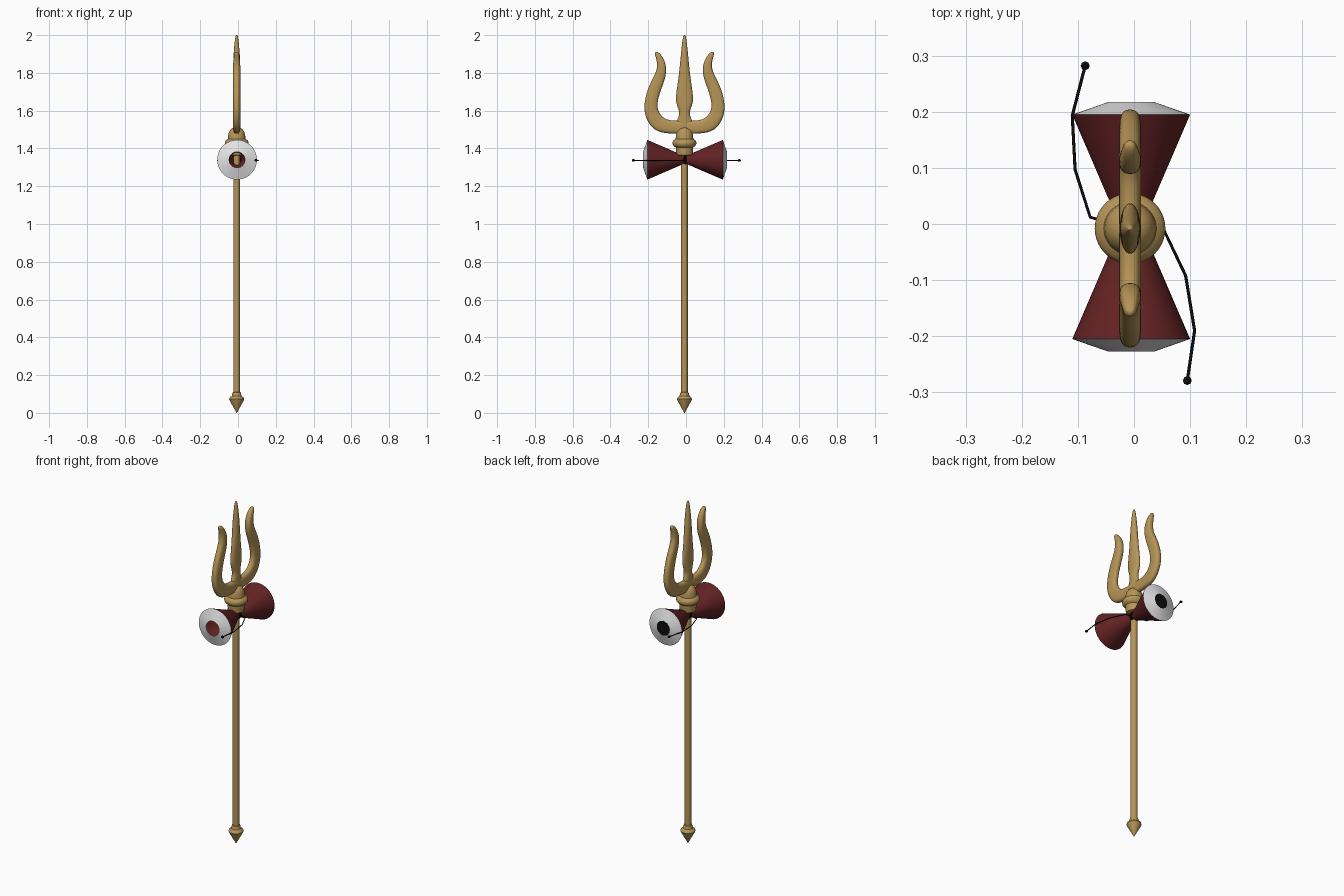
import bpy, bmesh, math
from mathutils import Vector, Matrix

cube = bpy.data.objects.get("Cube")
if cube:
    bpy.data.objects.remove(cube, do_unlink=True)


def material(name, rgb):
    m = bpy.data.materials.new(name)
    m.use_nodes = True
    m.diffuse_color = (*rgb, 1)
    m.node_tree.nodes["Principled BSDF"].inputs["Base Color"].default_value = (*rgb, 1)
    return m


GOLD = material("antique_gold", (0.47, 0.30, 0.095))
RED = material("dark_red", (0.125, 0.016, 0.017))
WHITE = material("drum_skin_white", (0.78, 0.78, 0.78))
BLACK = material("black", (0.004, 0.004, 0.005))

AXIS = Vector((-0.007, -0.008, 0))         # staff centre line
DRUM = Vector((-0.005, -0.005, 1.34))      # drum centre
ALONG_Y = Matrix.Rotation(-math.pi / 2, 4, 'X')  # turns a z axis onto +y


def build(name, rings, mat, caps=(True, True), angle=35):
    """Skin a list of vertex rings into a smooth-shaded object."""
    bm = bmesh.new()
    loops = [[bm.verts.new(p) for p in ring] for ring in rings]
    n = len(loops[0])
    for a, b in zip(loops, loops[1:]):
        for i in range(n):
            j = (i + 1) % n
            bm.faces.new((a[i], a[j], b[j], b[i]))
    if caps[0]:
        bm.faces.new(loops[0][::-1])
    if caps[1]:
        bm.faces.new(loops[-1])
    bmesh.ops.recalc_face_normals(bm, faces=bm.faces)
    me = bpy.data.meshes.new(name)
    bm.to_mesh(me)
    bm.free()
    me.shade_smooth()
    me.set_sharp_from_angle(angle=math.radians(angle))
    me.materials.append(mat)
    ob = bpy.data.objects.new(name, me)
    bpy.context.collection.objects.link(ob)
    return ob


def lathe(name, profile, mat, origin, turn=Matrix(), caps=(True, True), n=40):
    """Revolve (radius, height) pairs about an axis."""
    rings = []
    for r, h in profile:
        rings.append([origin + turn @ Vector((r * math.cos(t), r * math.sin(t), h))
                      for t in (2 * math.pi * i / n for i in range(n))])
    return build(name, rings, mat, caps)


def blade(name, path, depth, tip_depth, power):
    """Sweep a rounded section along (y, z, half_width) points in the yz plane."""
    rings, n = [], 16
    for k, (y, z, w) in enumerate(path):
        a, b = path[max(k - 1, 0)], path[min(k + 1, len(path) - 1)]
        d = Vector((0, b[0] - a[0], b[1] - a[1])).normalized()
        side = Vector((0, d.z, -d.y))
        thick = max(tip_depth, min(depth, w * 0.9))
        ring = []
        for i in range(n):
            t = 2 * math.pi * i / n
            c, s = math.cos(t), math.sin(t)
            u = math.copysign(abs(c) ** power, c) * w
            v = math.copysign(abs(s) ** power, s) * thick
            ring.append(AXIS + Vector((v, y, z)) + side * u)
        rings.append(ring)
    ob = build(name, rings, GOLD, angle=180)
    mod = ob.modifiers.new("smooth", 'SUBSURF')
    mod.levels = mod.render_levels = 2
    return ob


# Staff with pointed foot
lathe("staff", [(0.018, 0.08), (0.018, 1.45)], GOLD, AXIS)
lathe("foot_spike", [(0.001, 0), (0.037, 0.065), (0.04, 0.073), (0.037, 0.081),
                     (0.026, 0.09), (0.022, 0.108), (0.018, 0.11)], GOLD, AXIS)

# Collar under the prongs
lathe("collar", [(0.018, 1.362), (0.043, 1.364), (0.046, 1.405), (0.054, 1.41),
                 (0.062, 1.42), (0.063, 1.432), (0.058, 1.443), (0.047, 1.45),
                 (0.045, 1.47), (0.041, 1.487), (0.031, 1.502), (0.018, 1.511),
                 (0.003, 1.514)], GOLD, AXIS)

# Outer prongs: one mirrored sweep from tip to tip
half = [(0.08, 1.512, 0.035), (0.138, 1.526, 0.044), (0.177, 1.582, 0.039),
        (0.18, 1.646, 0.035), (0.156, 1.725, 0.034), (0.124, 1.79, 0.029),
        (0.119, 1.842, 0.024), (0.135, 1.887, 0.017), (0.154, 1.912, 0.008)]
blade("outer_prongs", [(-y, z, w) for y, z, w in half[::-1]] + [(0, 1.512, 0.035)] + half,
      0.020, 0.010, 0.75)

# Middle prong
blade("middle_prong", [(0, 1.50, 0.05), (0, 1.545, 0.044), (0, 1.575, 0.027),
                       (0, 1.605, 0.03), (0, 1.645, 0.049), (0, 1.70, 0.044),
                       (0, 1.78, 0.031), (0, 1.88, 0.021), (0, 1.96, 0.013),
                       (0, 1.99, 0.008), (0, 2.002, 0.003)], 0.019, 0.004, 1.0)

# Hourglass drum, hollow, with a skin at each end
lathe("drum_body", [(0.105, -0.2), (0.019, 0), (0.105, 0.2)], RED, DRUM, ALONG_Y,
      caps=(False, False), n=48)
for label, s in (("front", -1), ("back", 1)):
    lathe(label + "_drum_skin", [(0.105, s * 0.2), (0.042, s * 0.222)], WHITE, DRUM,
          ALONG_Y, caps=(False, False), n=48)
lathe("back_drum_spot", [(0.042, 0.219), (0.042, 0.2222)], BLACK, DRUM, ALONG_Y, n=48)

# Cord wrapped round the waist
lathe("waist_cord", [(0.021, -0.008), (0.027, -0.006), (0.029, 0), (0.027, 0.006),
                     (0.021, 0.008)], BLACK, DRUM, ALONG_Y, caps=(False, False), n=24)


def cord(name, points):
    """Thin straight-segment cord with a small bead at its end."""
    cu = bpy.data.curves.new(name, 'CURVE')
    cu.dimensions = '3D'
    cu.bevel_depth = 0.0028
    cu.bevel_resolution = 1
    cu.use_fill_caps = True
    sp = cu.splines.new('POLY')
    sp.points.add(len(points) - 1)
    for p, (x, y) in zip(sp.points, points):
        p.co = (x, y, 1.337, 1)
    cu.materials.append(BLACK)
    bpy.context.collection.objects.link(bpy.data.objects.new(name, cu))
    x, y = points[-1]
    lathe(name + "_bead", [(0.003, -0.007), (0.008, -0.003), (0.008, 0.003), (0.003, 0.007)],
          BLACK, Vector((x, y, 1.337)), n=8)


cord("left_cord", [(0.015, -0.004), (0.052, -0.008), (0.092, -0.092),
                   (0.108, -0.19), (0.095, -0.279)])
cord("right_cord", [(-0.025, -0.002), (-0.078, 0.012), (-0.105, 0.097),
                    (-0.110, 0.193), (-0.087, 0.282)])
